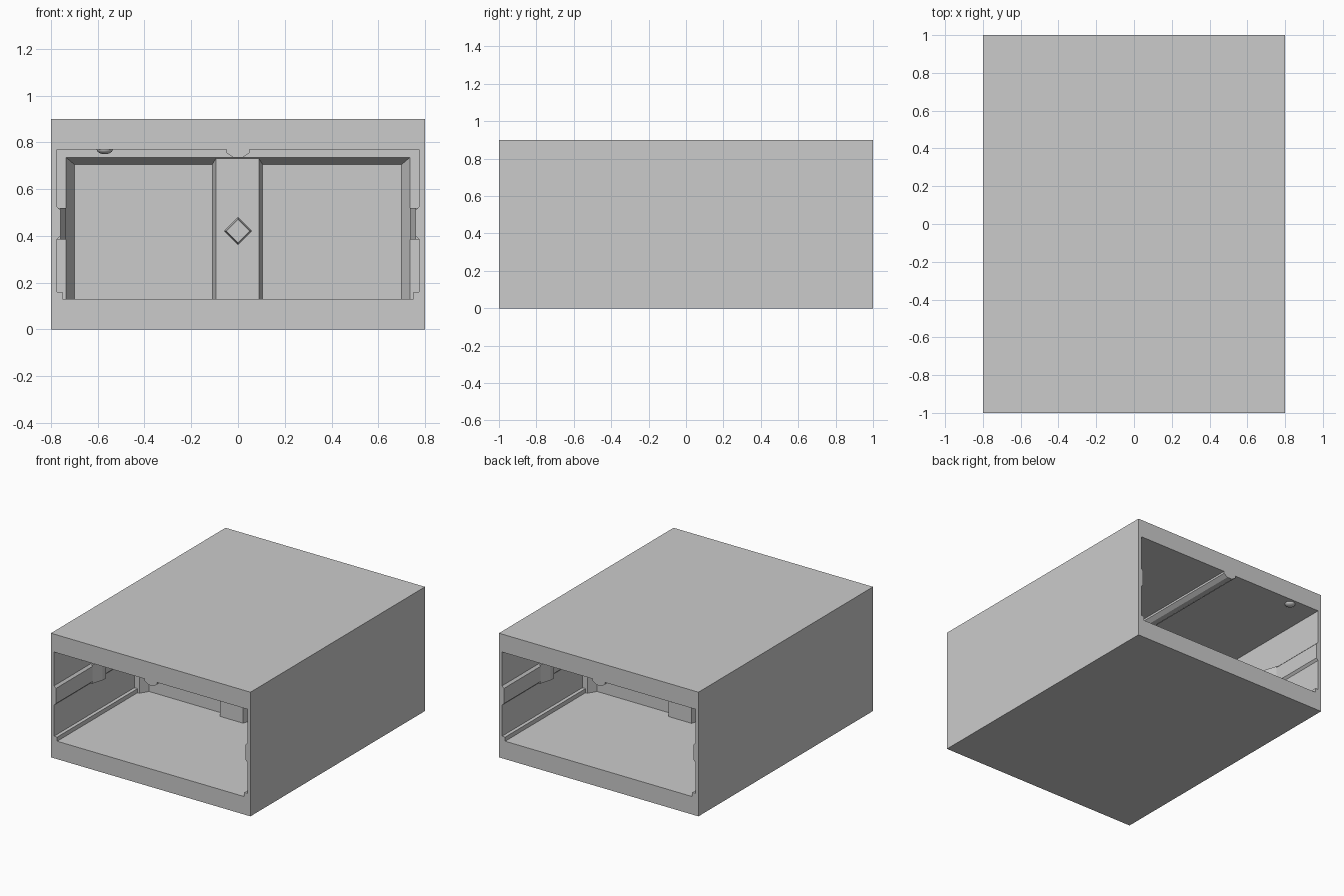
import bpy, bmesh
from mathutils import Vector

if "Cube" in bpy.data.objects:
    bpy.data.objects.remove(bpy.data.objects["Cube"])


def prism(name, pts, place, a, b):
    """Extrude a 2D profile between a and b; place maps (u, v, depth) to xyz."""
    bm = bmesh.new()
    face = bm.faces.new([bm.verts.new(place(u, v, a)) for u, v in pts])
    shift = Vector(place(0, 0, b)) - Vector(place(0, 0, a))
    ext = bmesh.ops.extrude_face_region(bm, geom=[face])
    bmesh.ops.translate(bm, vec=shift,
                        verts=[g for g in ext["geom"] if isinstance(g, bmesh.types.BMVert)])
    bmesh.ops.recalc_face_normals(bm, faces=bm.faces)
    me = bpy.data.meshes.new(name)
    bm.to_mesh(me)
    bm.free()
    ob = bpy.data.objects.new(name, me)
    bpy.context.collection.objects.link(ob)
    return ob


def along_y(u, v, d): return (u, d, v)
def along_z(u, v, d): return (u, v, d)
def along_x(u, v, d): return (d, u, v)


# Outer housing with a tunnel cut through: floor beads, side rails, ceiling guide
shell = prism("housing", [(-.8, 0), (.8, 0), (.8, .9), (-.8, .9)], along_y, -1, 1)
half = [(.75, .13), (.75, .16), (.775, .16), (.775, .385), (.76, .4), (.76, .51),
        (.775, .525), (.775, .77), (.05, .77), (.05, .755), (.02, .735)]
tunnel = half + [(-x, z) for x, z in reversed(half)]
cutter = prism("tunnel_cutter", tunnel, along_y, -1.1, 1.1)
mod = shell.modifiers.new("tunnel", 'BOOLEAN')
mod.operation = 'DIFFERENCE'
mod.solver = 'EXACT'
mod.object = cutter
bpy.context.view_layer.update()
dg = bpy.context.evaluated_depsgraph_get()
cut_mesh = bpy.data.meshes.new_from_object(shell.evaluated_get(dg))
shell.modifiers.clear()
shell.data = cut_mesh
bpy.data.objects.remove(cutter)

# Divider between the two drawer bays
prism("divider", [(-.77, .12), (.77, .12), (.77, .775), (-.77, .775)], along_y, -.02, .02)

# Chamfered stop frame around the divider
prism("top_stop", [(-.08, .78), (-.08, .735), (-.02, .705), (.02, .705), (.08, .735), (.08, .78)],
      along_x, -.78, .78)
for s, side in ((-1, "left"), (1, "right")):
    stop = [(.785, -.08), (.735, -.08), (.70, -.02), (.70, .02), (.735, .08), (.785, .08)]
    prism(side + "_stop", [(s * x, y) for x, y in stop], along_z, .12, .78)

# Vertical post in the middle of the divider
prism("post", [(-.11, -.02), (-.095, -.07), (.09, -.07), (.105, -.02),
               (.105, .02), (.09, .07), (-.095, .07), (-.11, .02)], along_z, .12, .738)

for f, end in ((-1, "front"), (1, "back")):
    # Faceted diamond bump on the post
    bm = bmesh.new()
    outer, inner = [[bm.verts.new((dx * r, f * y, .42 + dz * r))
                     for dx, dz in ((1, 0), (0, 1), (-1, 0), (0, -1))]
                    for r, y in ((.06, .065), (.05, .1))]
    for i in range(4):
        j = (i + 1) % 4
        bm.faces.new((outer[i], outer[j], inner[j], inner[i]))
    bm.faces.new(inner)
    bm.faces.new(outer[::-1])
    bmesh.ops.recalc_face_normals(bm, faces=bm.faces)
    me = bpy.data.meshes.new(end + "_diamond")
    bm.to_mesh(me)
    bm.free()
    bpy.context.collection.objects.link(bpy.data.objects.new(end + "_diamond", me))

    # Ramped catches at the inner end of each side rail
    for s, side in ((-1, "left"), (1, "right")):
        ramp = [(.785, .58), (.76, .58), (.735, .50), (.735, .46), (.785, .46)]
        prism(f"{end}_{side}_catch", [(s * x, f * y) for x, y in ramp], along_z, .385, .52)

    # Small rounded detent under the ceiling
    bpy.ops.mesh.primitive_uv_sphere_add(segments=24, ring_count=12, radius=.035,
                                         location=(-.57, f * .95, .77))
    detent = bpy.context.object
    detent.name = end + "_detent"
    detent.scale.z = .6
    bpy.ops.object.shade_smooth_by_angle()
